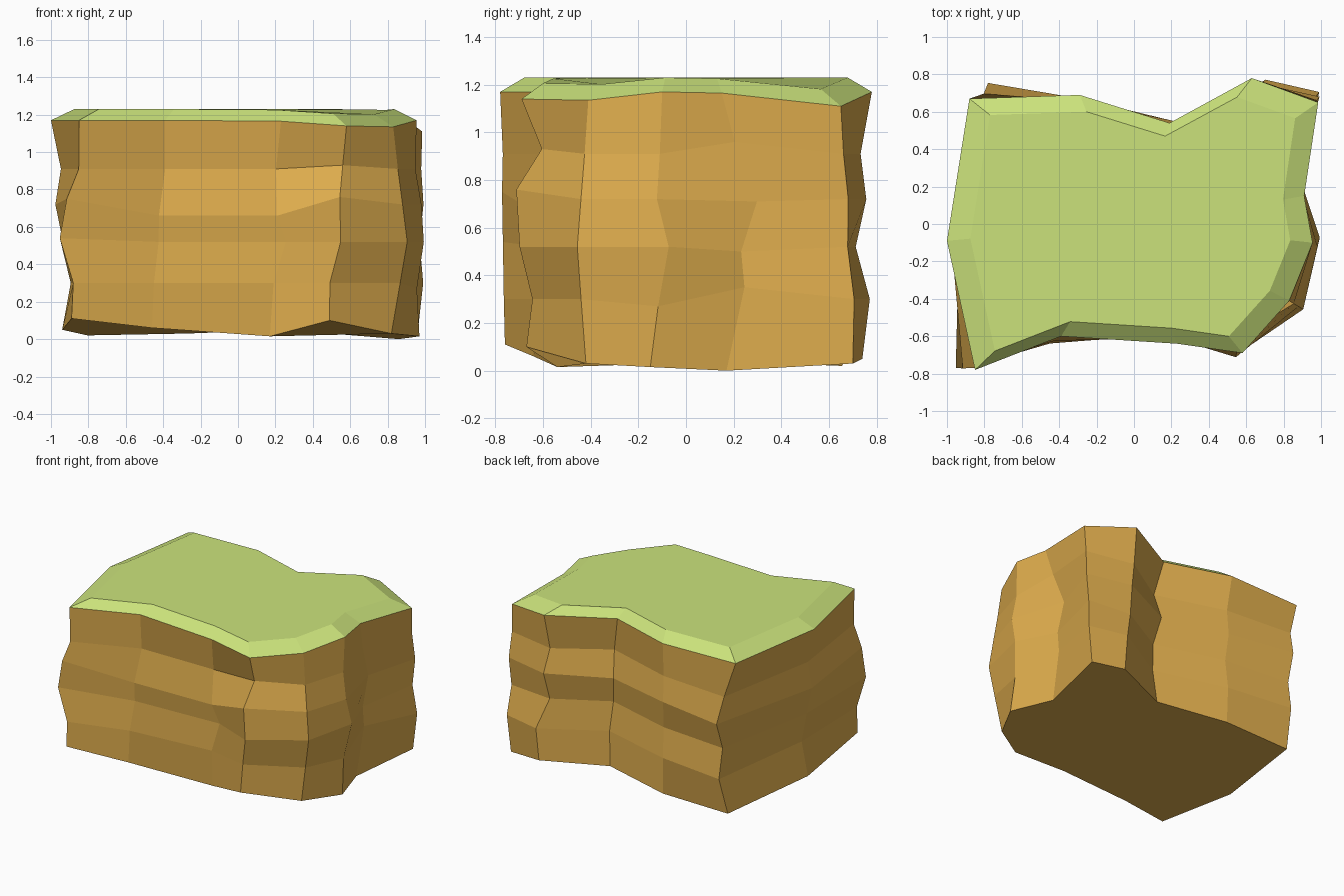
import bpy, bmesh
from mathutils import Vector

if "Cube" in bpy.data.objects:
    bpy.data.objects.remove(bpy.data.objects["Cube"])

# Outline columns, counter-clockwise from the front left corner:
# rim point, foot point, radial bulge (in hundredths) at the four ledges between
COLUMNS = [
    ((-.85, -.78, 1.17), (-.89, -.76, .11), (-1, 0, 0, 0)),
    ((-.39, -.60, 1.17), (-.46, -.64, .06), (-3, 1, -1, 1)),
    ((.23, -.64, 1.165), (.17, -.54, .015), (-4, 1, 0, 2)),
    ((.58, -.69, 1.14), (.49, -.67, .10), (0, 0, 0, 0)),
    ((.83, -.41, 1.135), (.82, -.42, .03), (3, 6, 9, 5)),
    ((.955, -.10, 1.17), (.97, -.15, .015), (-1, 2, 3, -1)),
    ((.91, .15, 1.165), (.86, .17, 0), (0, 0, 0, 0)),
    ((.985, .65, 1.11), (.96, .70, .03), (0, 2, 0, 3)),
    ((.63, .78, 1.17), (.70, .74, .05), (-5, -1, -6, 3)),
    ((.19, .54, 1.17), (.25, .54, .05), (0, 1, -1, 1)),
    ((-.29, .69, 1.17), (-.27, .66, .03), (-3, -1, -3, 0)),
    ((-.88, .67, 1.17), (-.805, .655, .02), (0, 0, 0, 0)),
    ((-1.0, -.09, 1.17), (-.94, -.10, .05), (-4, 0, -3, -6)),
]
LEDGES = (.91, .72, .52, .30)
GRASS_TOP = 1.23

# Sideways irregularities, in hundredths: (column, ledge) -> shift
NUDGES = {
    (0, 1): (-5, 0, 3), (0, 2): (-8, 0, 2),                     # front left corner
    (1, 1): (0, 0, -6), (2, 1): (0, 0, -6), (2, 2): (6, 0, 0),  # front belly
    (3, 0): (0, 8, 2), (3, 1): (0, -3, 4), (3, 2): (2, -2, 0), (3, 3): (-2, 3, 0),
    (5, 2): (0, 6, 0), (5, 3): (0, 2, -3),
    (6, 0): (-1, 5, 5), (6, 1): (-2, 14, -1), (6, 2): (-1, 7, -2), (6, 3): (0, 8, 5),
    (9, 0): (4, -4, 0), (9, 2): (3, -3, 0), (9, 3): (3, -3, 0),  # back notch
    (11, 0): (6, 3, 0), (11, 1): (7, 9, 0), (11, 2): (5, 3, 0), (11, 3): (4, 7, 0),
}


def ledge_ring(i, z):
    ring = []
    for k, (rim, foot, bulge) in enumerate(COLUMNS):
        p = Vector(rim).lerp(Vector(foot), (1.16 - z) / 1.12)
        p.z = z
        p += Vector((p.x, p.y, 0)).normalized() * bulge[i] / 100
        ring.append(p + Vector(NUDGES.get((k, i), (0, 0, 0))) / 100)
    return ring


def loft(name, rings, color, cap_first=False, cap_last=False):
    """Skin a stack of rings listed from bottom to top."""
    bm = bmesh.new()
    loops = [[bm.verts.new(p) for p in ring] for ring in rings]
    n = len(loops[0])
    for low, high in zip(loops, loops[1:]):
        for k in range(n):
            j = (k + 1) % n
            bm.faces.new((low[k], low[j], high[j], high[k]))
    if cap_first:
        bm.faces.new(loops[0][::-1])
    if cap_last:
        bm.faces.new(loops[-1])
    mesh = bpy.data.meshes.new(name)
    bm.to_mesh(mesh)
    bm.free()
    obj = bpy.data.objects.new(name, mesh)
    bpy.context.collection.objects.link(obj)
    mat = bpy.data.materials.new(name + "_color")
    mat.diffuse_color = color
    mat.use_nodes = True
    mat.node_tree.nodes["Principled BSDF"].inputs["Base Color"].default_value = mat.diffuse_color
    mesh.materials.append(mat)
    return obj


rim = [c[0] for c in COLUMNS]
foot = [c[1] for c in COLUMNS]
ledges = [ledge_ring(i, z) for i, z in enumerate(LEDGES)]

# Faceted earth cliff
loft("earth", [foot] + ledges[::-1] + [rim], (.74, .42, .075, 1), cap_first=True)

# Grass cap with a sloping edge, dipping where the rim is low
lawn = [(x * .875, y * .87, GRASS_TOP - .8 * (1.17 - z)) for x, y, z in rim]
loft("grass", [rim, lawn], (.60, .77, .20, 1), cap_last=True)
